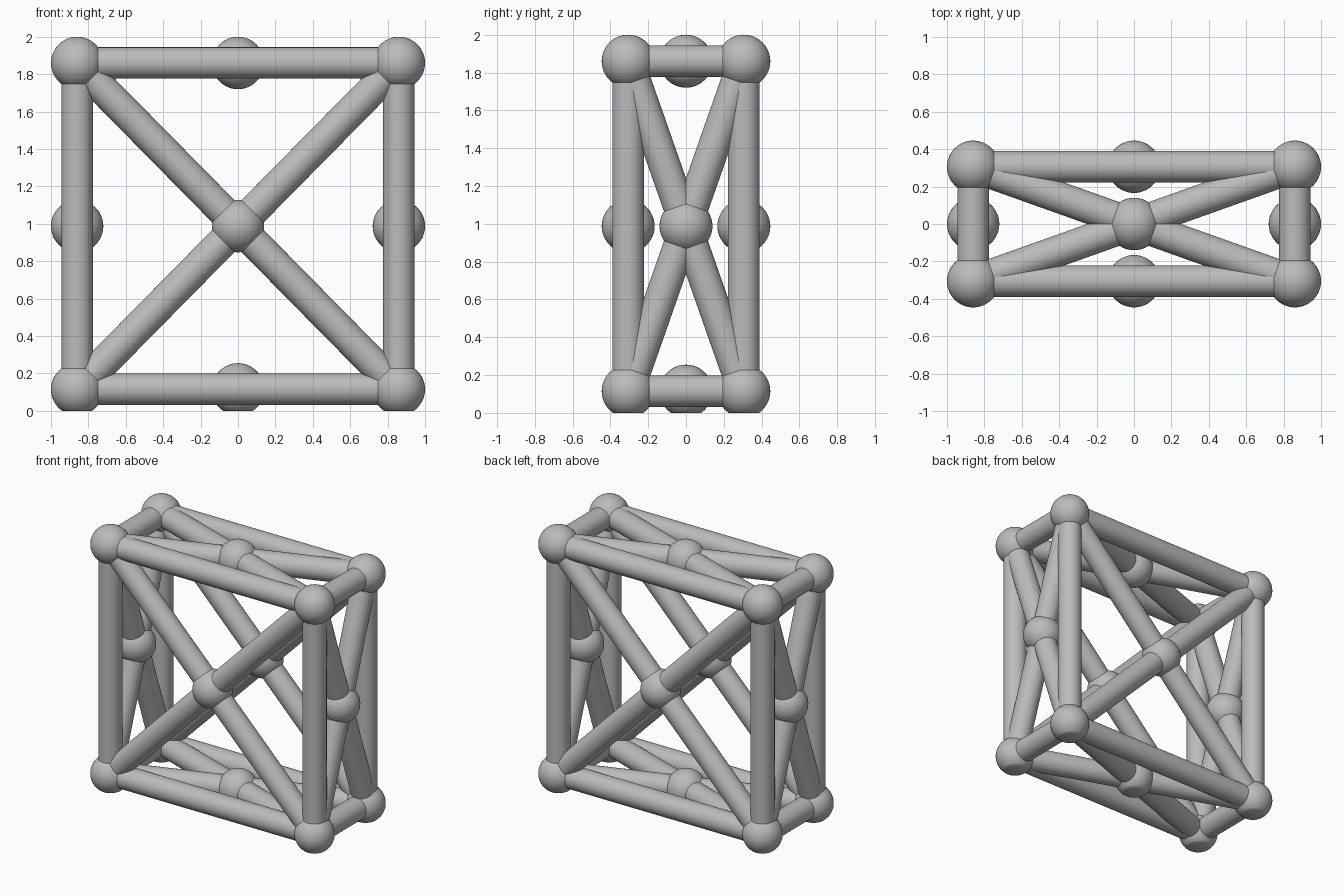
import bpy, bmesh, math
from mathutils import Vector

if "Cube" in bpy.data.objects:
    bpy.data.objects.remove(bpy.data.objects["Cube"], do_unlink=True)

X, Y, LOW, HIGH = 0.86, 0.306, 0.115, 1.86
MID = (LOW + HIGH) / 2
BALL_R, BAR_R = 0.14, 0.084

grey = bpy.data.materials.new("plain_grey")
grey.use_nodes = True
colour = (0.5, 0.5, 0.5, 1)
grey.diffuse_color = colour
grey.node_tree.nodes["Principled BSDF"].inputs["Base Color"].default_value = colour


def finish(name, bm, location):
    mesh = bpy.data.meshes.new(name)
    bm.to_mesh(mesh)
    bm.free()
    mesh.materials.append(grey)
    obj = bpy.data.objects.new(name, mesh)
    obj.location = location
    bpy.context.collection.objects.link(obj)
    bpy.ops.object.select_all(action="DESELECT")
    obj.select_set(True)
    bpy.context.view_layer.objects.active = obj
    bpy.ops.object.shade_smooth_by_angle(angle=math.radians(35))
    return obj


def ball(name, centre):
    """Joint ball, sliced flat where it would pass below the floor."""
    bm = bmesh.new()
    bmesh.ops.create_uvsphere(bm, u_segments=48, v_segments=24, radius=BALL_R)
    if centre.z < BALL_R:
        cut = bmesh.ops.bisect_plane(
            bm, geom=bm.verts[:] + bm.edges[:] + bm.faces[:],
            plane_co=(0, 0, -centre.z), plane_no=(0, 0, -1), clear_outer=True)
        rim = [e for e in cut["geom_cut"] if isinstance(e, bmesh.types.BMEdge)]
        bmesh.ops.contextual_create(bm, geom=rim)
        bmesh.ops.recalc_face_normals(bm, faces=bm.faces[:])
    finish(name, bm, centre)


def bar(name, a, b):
    """Round bar between two joint centres."""
    bm = bmesh.new()
    bmesh.ops.create_cone(bm, cap_ends=True, segments=40, radius1=BAR_R,
                          radius2=BAR_R, depth=(b - a).length)
    obj = finish(name, bm, (a + b) / 2)
    obj.rotation_euler = (b - a).to_track_quat("Z", "Y").to_euler()


# Eight corner balls
half = Vector((X, Y, (HIGH - LOW) / 2))
centre = Vector((0, 0, MID))
signs = [(sx, sy, sz) for sx in (-1, 1) for sy in (-1, 1) for sz in (-1, 1)]
corner = {s: centre + Vector([h * k for h, k in zip(half, s)]) for s in signs}


def label(s):
    words = (("right", "left"), ("front", "back"), ("bottom", "top"))
    return "_".join(w[k > 0] for w, k in zip(words, s))


for s in signs:
    ball("corner_ball_" + label(s), corner[s])

# Twelve edge bars
for s in signs:
    for axis in range(3):
        if s[axis] < 0:
            t = tuple(1 if i == axis else k for i, k in enumerate(s))
            bar("edge_bar_" + "xyz"[axis] + "_" + label(s), corner[s], corner[t])

# Crossed braces with a middle ball on each of the six sides
sides = (("right", "left"), ("front", "back"), ("bottom", "top"))
for axis, names in enumerate(sides):
    for name, k in zip(names, (-1, 1)):
        middle = centre.copy()
        middle[axis] += k * half[axis]
        ball(name + "_middle_ball", middle)
        u = (axis + 1) % 3
        for s in signs:
            if s[axis] == k and s[u] < 0:
                t = tuple(k if i == axis else -v for i, v in enumerate(s))
                bar(name + "_brace_" + label(s), corner[s], corner[t])
